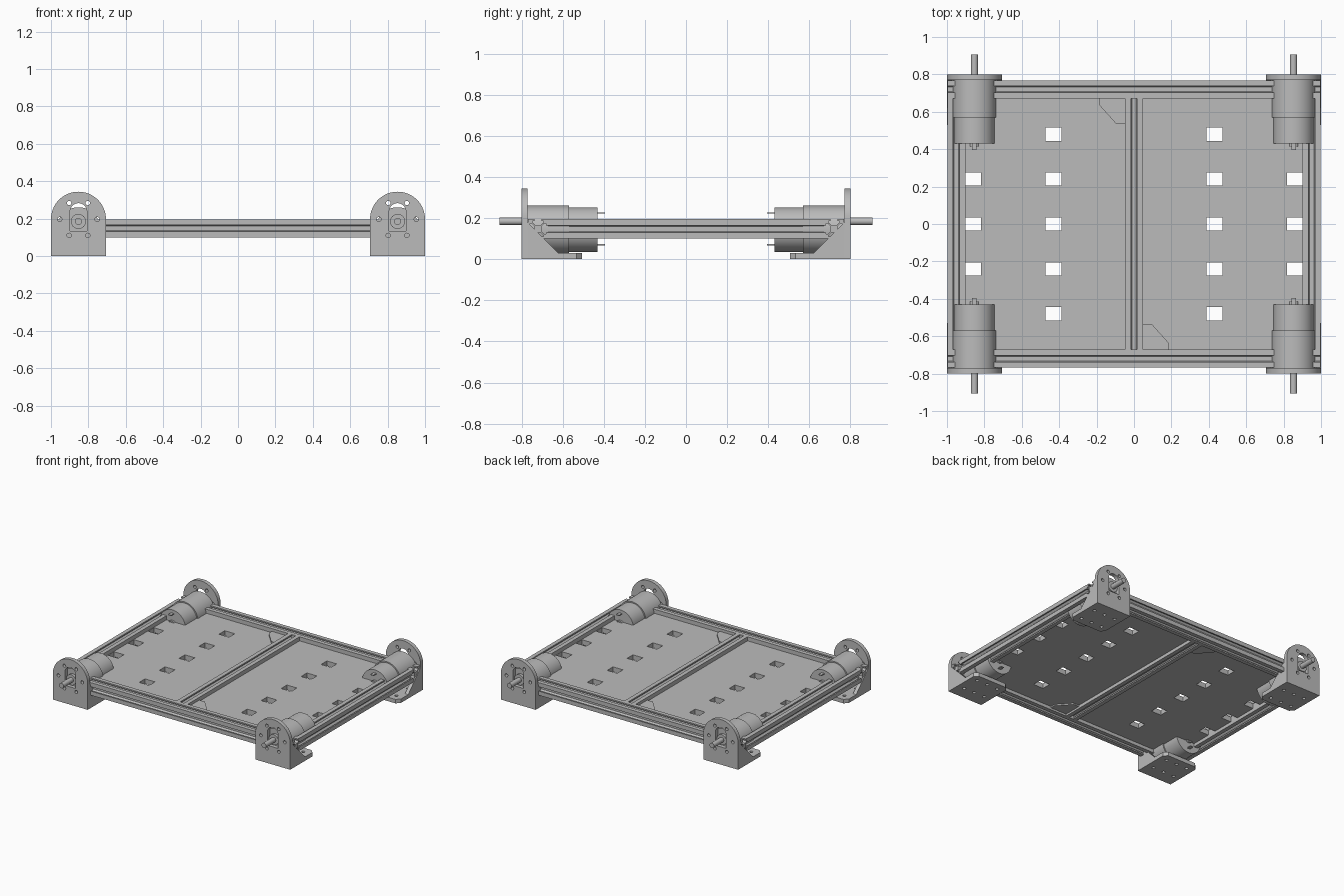
import bpy, bmesh
from math import sin, cos, pi, radians

old = bpy.data.objects.get("Cube")
if old:
    bpy.data.objects.remove(old)

grey = bpy.data.materials.new("plain grey")
grey.use_nodes = True
grey.diffuse_color = (0.5, 0.5, 0.5, 1)
grey.node_tree.nodes["Principled BSDF"].inputs["Base Color"].default_value = (0.5, 0.5, 0.5, 1)

PLACE = {"x": lambda a, b, d: (d, a, b),
         "y": lambda a, b, d: (a, d, b),
         "z": lambda a, b, d: (a, b, d)}


def make(name, solids, mirror=(False, False), smooth=False, cutter=None):
    """One object from a list of prisms: (outline, axis, low, high)."""
    bm = bmesh.new()
    for outline, axis, lo, hi in solids:
        ends = [[bm.verts.new(PLACE[axis](a, b, d)) for a, b in outline] for d in (lo, hi)]
        bm.faces.new(ends[0])
        bm.faces.new(ends[1][::-1])
        n = len(outline)
        for i in range(n):
            j = (i + 1) % n
            bm.faces.new((ends[0][i], ends[1][i], ends[1][j], ends[0][j]))
    bmesh.ops.recalc_face_normals(bm, faces=bm.faces[:])
    mesh = bpy.data.meshes.new(name)
    bm.to_mesh(mesh)
    bm.free()
    mesh.materials.append(grey)
    ob = bpy.data.objects.new(name, mesh)
    bpy.context.scene.collection.objects.link(ob)
    if smooth:
        bpy.ops.object.select_all(action="DESELECT")
        ob.select_set(True)
        bpy.context.view_layer.objects.active = ob
        bpy.ops.object.shade_smooth_by_angle(angle=radians(30))
    if cutter:
        cut = ob.modifiers.new("holes", "BOOLEAN")
        cut.operation, cut.solver, cut.object = "DIFFERENCE", "EXACT", cutter
    if any(mirror):
        mod = ob.modifiers.new("mirror", "MIRROR")
        mod.use_axis = (mirror[0], mirror[1], False)
        mod.use_mirror_merge = False
    return ob


def cutters(name, solids):
    ob = make(name, solids)
    ob.hide_render = True
    ob.hide_viewport = True
    return ob


def arc(cx, cy, r, start=0, end=360, n=32):
    full = end - start == 360
    steps = n if full else n + 1
    return [(cx + r * cos(radians(start + (end - start) * i / n)),
             cy + r * sin(radians(start + (end - start) * i / n))) for i in range(steps)]


def rect(x0, x1, y0, y1):
    return [(x0, y0), (x1, y0), (x1, y1), (x0, y1)]


def slotted(cx, cy):
    """Square section with a T-slot in each side."""
    h, s, w = 0.048, 0.017, 0.026
    half = [(s, h), (s, h - 0.01), (w, h - 0.01), (w, h - 0.018), (0.012, h - 0.031)]
    side = [(-h, h)] + [(-a, b) for a, b in half] + half[::-1]
    pts = []
    for k in range(4):
        c, t = round(cos(k * pi / 2)), -round(sin(k * pi / 2))
        pts += [(cx + a * c - b * t, cy + a * t + b * c) for a, b in side]
    return pts


BOTH, MID = (True, True), 0.148

# Slotted frame beams
make("cross_beams", [(slotted(0.72, MID), "x", -0.996, 0.996)], (False, True))
make("side_beams", [(slotted(0.95, MID), "y", -0.672, 0.672)], (True, False))
make("centre_beam", [(slotted(0, MID), "y", -0.672, 0.672)])

# Deck panel with rectangular holes
holes = []
for side in (-1, 1):
    for x, count in ((0.43, 2), (0.86, 1)):
        for i in range(-count, count + 1):
            cx, cy = side * x, i * 0.24
            holes.append((rect(cx - 0.042, cx + 0.042, cy - 0.035, cy + 0.035), "z", 0, 0.3))
deck_holes = cutters("deck_hole_cutter", holes)
make("deck_panel", [(rect(-0.915, 0.915, -0.68, 0.68), "z", 0.125, 0.163)], cutter=deck_holes)

# Corner gussets on opposite sides of the centre beam
gusset = [(0.04, -0.68), (0.185, -0.68), (0.185, -0.635), (0.095, -0.535), (0.04, -0.535)]
make("centre_gussets", [(gusset, "z", 0.115, 0.175),
                        ([(-x, -y) for x, y in gusset], "z", 0.115, 0.175)])

# Motor mounts: arched face with slot and bolt holes
CX, AZ = 0.853, 0.197
face = [(0.706, 0)] + [(1.0, 0)] + arc(CX, AZ, 0.147, 0, 180)
bolts = [(arc(CX + 0.1 * cos(a * pi / 3), AZ + 0.1 * sin(a * pi / 3), 0.012, n=16), "y", 0.7, 0.9)
         for a in range(6)]
slot = [(CX - 0.045, 0.135), (CX + 0.045, 0.135)] + arc(CX, 0.238, 0.045, 0, 180, 16)
face_holes = cutters("mount_face_cutter", bolts + [(slot, "y", 0.7, 0.9)])
make("mount_faces", [(face, "y", 0.77, 0.8)], BOTH, True, face_holes)

# Motor mounts: drilled foot and triangular side webs
foot = [(0.706, 0.78), (0.706, 0.532), (0.733, 0.505), (0.973, 0.505), (1.0, 0.532), (1.0, 0.78)]
foot_bolts = [(arc(CX + dx, y, 0.012, n=16), "z", -0.1, 0.1)
              for dx in (-0.09, 0, 0.09) for y in (0.56, 0.7)]
make("mount_feet", [(foot, "z", 0, 0.03)], BOTH, cutter=cutters("mount_foot_cutter", foot_bolts))
web = [(0.78, 0.02), (0.62, 0.02), (0.62, 0.03), (0.78, 0.19)]
make("mount_webs", [(web, "x", 0.706, 0.733), (web, "x", 0.973, 1.0)], BOTH)

# Geared motors with offset shafts
MZ, SZ = 0.144, 0.185
make("gearboxes", [(arc(CX, MZ, 0.117, n=48), "y", 0.57, 0.77)], BOTH, True)
make("motor_cans", [(arc(CX, MZ, 0.108, n=48), "y", 0.43, 0.575)], BOTH, True)
make("motor_end_bosses", [(arc(CX, MZ, 0.03, n=24), "y", 0.415, 0.435)], BOTH, True)
make("shaft_bosses", [(arc(CX, SZ, 0.04), "y", 0.765, 0.79)], BOTH, True)
make("shafts", [(arc(CX, SZ, 0.019, n=24), "y", 0.765, 0.907)], BOTH, True)
make("motor_terminals", [(rect(CX - 0.012, CX + 0.012, z - 0.003, z + 0.003), "y", 0.395, 0.435)
                         for z in (0.07, 0.225)], BOTH)
